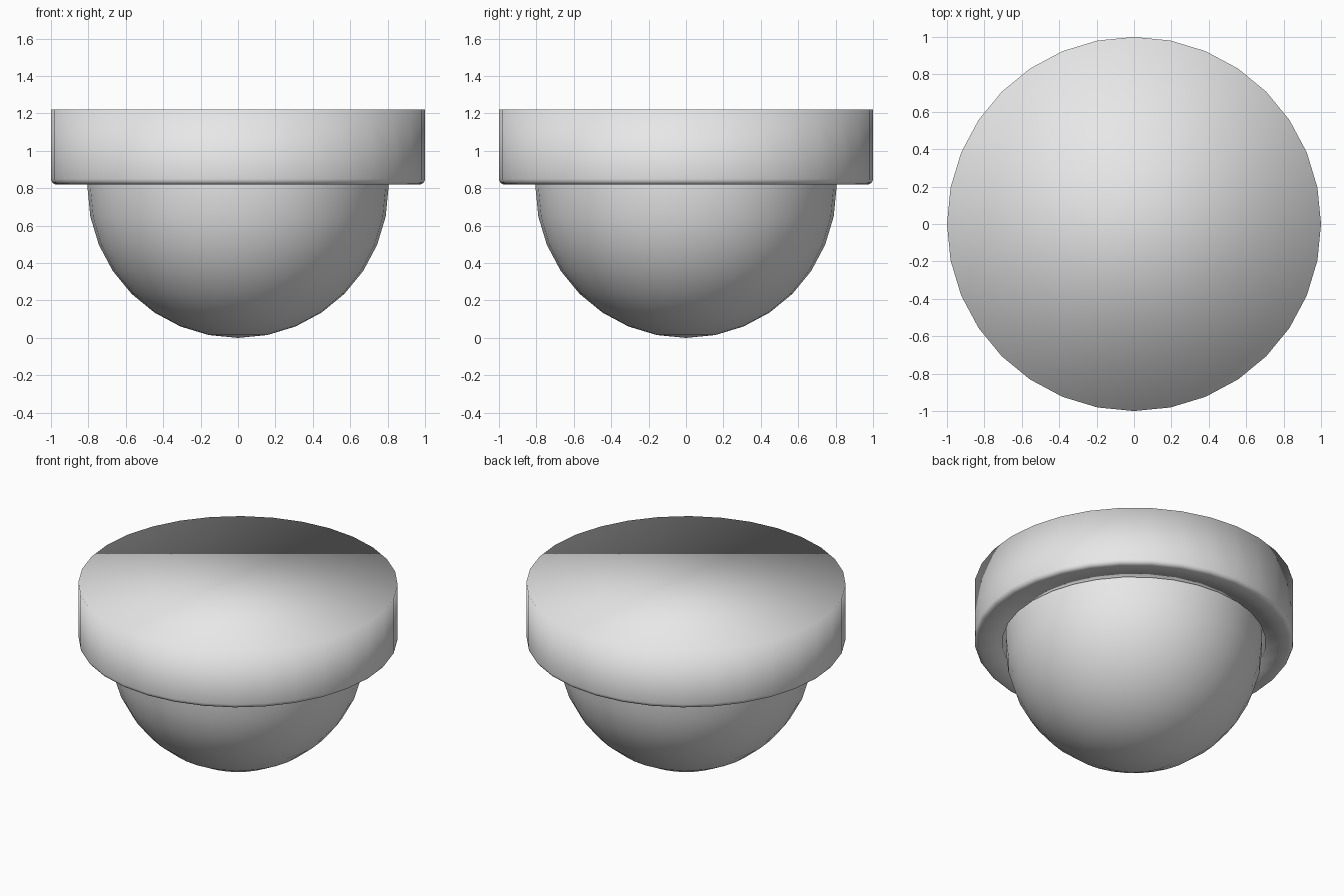
import bpy
import bmesh
from math import sin, cos, pi

cube = bpy.data.objects.get("Cube")
if cube:
    bpy.data.objects.remove(cube, do_unlink=True)

SEGMENTS = 32

grey = bpy.data.materials.new("light_grey")
grey.use_nodes = True
colour = (0.8, 0.8, 0.8, 1)
grey.diffuse_color = colour
grey.node_tree.nodes["Principled BSDF"].inputs["Base Color"].default_value = colour


def lathe(name, profile):
    """Revolve (radius, height) points around z and close both ends."""
    bm = bmesh.new()
    rings = []
    for r, z in profile:
        if r == 0:
            rings.append([bm.verts.new((0, 0, z))] * SEGMENTS)
        else:
            angles = [2 * pi * i / SEGMENTS for i in range(SEGMENTS)]
            rings.append([bm.verts.new((r * cos(a), r * sin(a), z)) for a in angles])
    for low, high in zip(rings, rings[1:]):
        for i in range(SEGMENTS):
            j = (i + 1) % SEGMENTS
            corners = dict.fromkeys((low[i], low[j], high[j], high[i]))
            bm.faces.new(list(corners))
    for ring in (rings[0], rings[-1]):
        if ring[0] is not ring[1]:
            bm.faces.new(ring)
    bmesh.ops.recalc_face_normals(bm, faces=bm.faces)
    for face in bm.faces:
        face.smooth = True
    mesh = bpy.data.meshes.new(name)
    bm.to_mesh(mesh)
    bm.free()
    mesh.materials.append(grey)
    obj = bpy.data.objects.new(name, mesh)
    bpy.context.collection.objects.link(obj)
    return obj


# Mounting housing: flat cap, straight wall, rounded lower edge, recess below
top, bottom, bevel, hole = 1.22, 0.82, 0.03, 0.825
rounded = [(1 - bevel + bevel * cos(a), bottom + bevel - bevel * sin(a))
           for a in (pi / 2 * i / 4 for i in range(5))]
lathe("mounting_housing", [(1, top)] + rounded + [(hole, bottom), (hole, 0.95)])

# Dome: hemisphere with a short collar that runs up into the recess
radius = 0.805
curve = [(radius * sin(a), radius - radius * cos(a))
         for a in (pi / 2 * i / 8 for i in range(9))]
lathe("dome", curve + [(radius, 1.0)])
